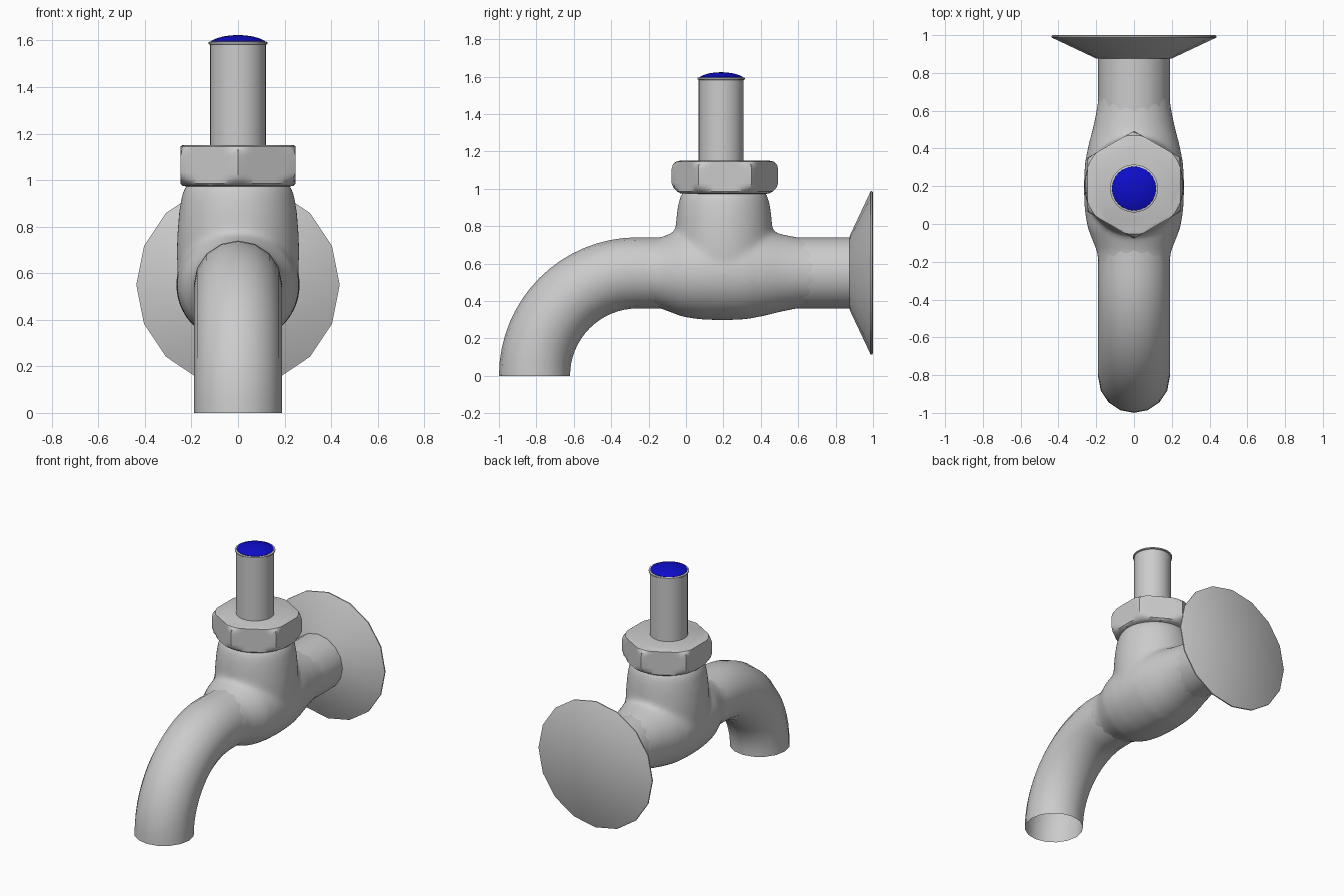
import bpy, bmesh, math
from mathutils import Vector, Matrix

if "Cube" in bpy.data.objects:
    bpy.data.objects.remove(bpy.data.objects["Cube"])


def material(name, rgb):
    m = bpy.data.materials.new(name)
    m.diffuse_color = (*rgb, 1)
    m.use_nodes = True
    m.node_tree.nodes["Principled BSDF"].inputs["Base Color"].default_value = m.diffuse_color
    return m


METAL = material("grey metal", (0.6, 0.6, 0.6))
BLUE = material("blue", (0.004, 0.004, 0.6))
PIPE_Z = 0.55
PIPE_R = 0.19
ALONG_Y = Matrix.Rotation(-math.pi / 2, 4, 'X')   # turns +z into +y


def loft(bm, rings, caps=True):
    """Skin a list of closed rings of points."""
    vs = [[bm.verts.new(p) for p in ring] for ring in rings]
    n = len(vs[0])
    for a, b in zip(vs, vs[1:]):
        for i in range(n):
            j = (i + 1) % n
            bm.faces.new((a[i], a[j], b[j], b[i]))
    if caps:
        bm.faces.new(vs[0][::-1])
        bm.faces.new(vs[-1])


def lathe_rings(profile, n, mat, shape=lambda a, r: r):
    """Rings from (radius, height) pairs, placed by a matrix."""
    rings = []
    for r, h in profile:
        ring = []
        for i in range(n):
            a = 2 * math.pi * i / n
            k = shape(a, r)
            ring.append(mat @ Vector((k * math.cos(a), k * math.sin(a), h)))
        rings.append(ring)
    return rings


def finish(name, bm, mat, angle=35):
    bmesh.ops.recalc_face_normals(bm, faces=bm.faces)
    me = bpy.data.meshes.new(name)
    bm.to_mesh(me)
    bm.free()
    me.materials.append(mat)
    ob = bpy.data.objects.new(name, me)
    bpy.context.collection.objects.link(ob)
    bpy.ops.object.select_all(action='DESELECT')
    ob.select_set(True)
    bpy.context.view_layer.objects.active = ob
    bpy.ops.object.shade_smooth_by_angle(angle=math.radians(angle))
    return ob


def lathe(name, profile, n, place, mat, angle=35, shape=lambda a, r: r):
    bm = bmesh.new()
    loft(bm, lathe_rings(profile, n, place, shape))
    return finish(name, bm, mat, angle)


# Spout: straight pipe, then a quarter bend ending in an open mouth
path = [(0.9, PIPE_Z, 0), (0.6, PIPE_Z, 0), (0.2, PIPE_Z, 0)]
for i in range(17):
    a = math.pi / 2 * i / 16
    path.append((-0.26 - PIPE_Z * math.sin(a), PIPE_Z * math.cos(a), a))
rings = []
for y, z, a in path:
    ring = []
    for i in range(16):
        t = 2 * math.pi * i / 16
        u = PIPE_R * math.sin(t)
        ring.append((PIPE_R * math.cos(t), y - u * math.sin(a), z + u * math.cos(a)))
    rings.append(ring)
bm = bmesh.new()
loft(bm, rings, caps=False)
finish("spout_pipe", bm, METAL, 40)

# Valve body: bulged barrel and upright neck, blended together
barrel = [(0.178, -0.24), (0.186, -0.15), (0.208, -0.09), (0.235, -0.02), (0.25, 0.08),
          (0.254, 0.2), (0.249, 0.32), (0.23, 0.42), (0.205, 0.52), (0.186, 0.62), (0.178, 0.7)]
neck = [(0.2, 0.5), (0.255, 0.58), (0.264, 0.66), (0.262, 0.76), (0.254, 0.86), (0.243, 0.93),
        (0.228, 0.975), (0.2, 0.995)]
bm = bmesh.new()
loft(bm, lathe_rings(barrel, 48, Matrix.Translation((0, 0, PIPE_Z)) @ Matrix.Diagonal((1.05, 1, 1, 1)) @ ALONG_Y))
loft(bm, lathe_rings(neck, 48, Matrix.Translation((0, 0.203, 0))))
body = finish("valve_body", bm, METAL)
rm = body.modifiers.new("blend", 'REMESH')
rm.mode = 'VOXEL'
rm.voxel_size = 0.014
rm.use_smooth_shade = True
sm = body.modifiers.new("soften", 'SMOOTH')
sm.factor = 0.5
sm.iterations = 22

# Hexagonal nut with rounded-off corners, points facing front and back
def hexagon(a, r):
    d = (a + math.pi / 6) % (math.pi / 3) - math.pi / 6
    return min(r, 0.247 / math.cos(d))


nut = [(0.2, 0.97), (0.238, 0.975), (0.255, 0.985), (0.275, 1.005), (0.285, 1.03),
       (0.285, 1.105), (0.278, 1.13), (0.262, 1.145), (0.24, 1.15)]
lathe("hex_nut", nut, 72, Matrix.Translation((0, 0.208, 0)), METAL, 35, hexagon)

# Stem with a thin rim and a blue domed cap
stem_at = Matrix.Translation((0, 0.188, 0))
lathe("stem", [(0.12, 1.12), (0.12, 1.585)], 32, stem_at, METAL)
lathe("stem_rim", [(0.12, 1.582), (0.127, 1.585), (0.127, 1.593), (0.118, 1.596)], 32, stem_at, METAL)
lathe("cap_disc", [(0.118, 1.592), (0.116, 1.598), (0.095, 1.608), (0.065, 1.617), (0.03, 1.622), (0.008, 1.623)],
      32, stem_at, BLUE)

# Wall flange: shallow cone with a thin lip
flange = [(0.19, 0.875), (0.2, 0.876), (0.425, 0.982), (0.437, 0.987), (0.437, 0.995), (0.43, 1.0)]
lathe("wall_flange", flange, 16, Matrix.Translation((0, 0, PIPE_Z)) @ ALONG_Y, METAL, 40)
